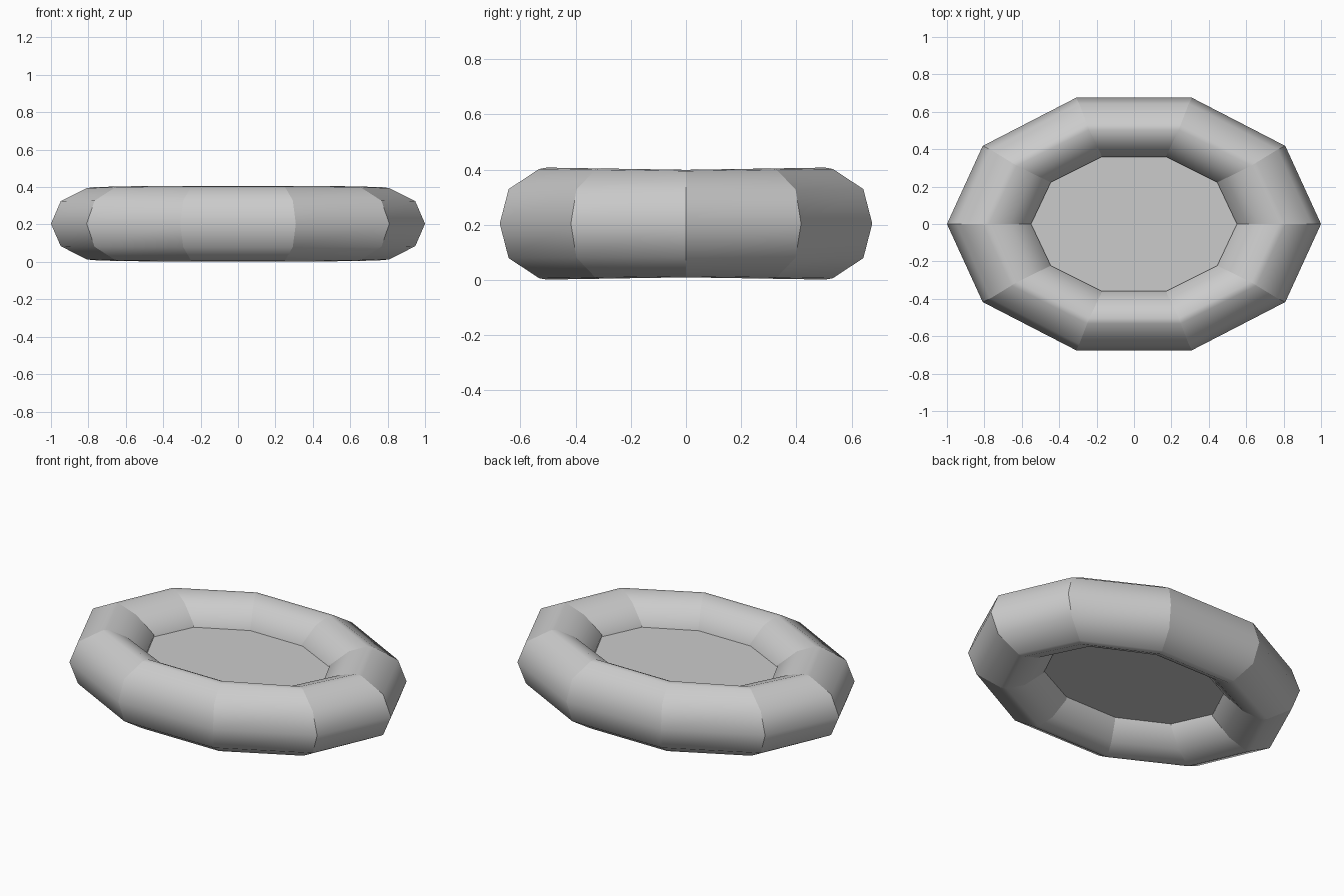
import bpy, bmesh, math

if "Cube" in bpy.data.objects:
    bpy.data.objects.remove(bpy.data.objects["Cube"])

N = 10      # segments around the oval
MID = 0.204 # mid height


def oval_ring(bm, a, b, h, sign):
    """Ten-sided oval loop; the long sides stand slightly taller than the ends."""
    ring = []
    for i in range(N):
        t = 2 * math.pi * i / N
        k = 0.96 + 0.04 * abs(math.sin(t)) / math.sin(math.radians(72))
        ring.append(bm.verts.new((a * math.cos(t), b * math.sin(t), MID + sign * h * k)))
    return ring


def skin(name, half, closed):
    """Loft a half section and its mirror image into a smooth body with crisp segment seams."""
    bm = bmesh.new()
    rings = [oval_ring(bm, *p, -1) for p in reversed(half[closed:])]
    rings += [oval_ring(bm, *p, 1) for p in half]
    pairs = list(zip(rings, rings[1:]))
    if closed:
        pairs.append((rings[-1], rings[0]))
    else:
        pairs.append((rings[len(half) - 1], rings[len(half)]))
        pairs = pairs[:-1]
        bm.faces.new(rings[0])
        bm.faces.new(rings[-1])
    for r0, r1 in pairs:
        for i in range(N):
            j = (i + 1) % N
            bm.faces.new((r0[i], r0[j], r1[j], r1[i]))
    bmesh.ops.recalc_face_normals(bm, faces=bm.faces)
    along = {frozenset((r[i], r[(i + 1) % N])) for r in rings for i in range(N)}
    for f in bm.faces:
        f.smooth = True
    for e in bm.edges:
        if frozenset(e.verts) not in along or not closed:
            e.smooth = False
    me = bpy.data.meshes.new(name)
    bm.to_mesh(me)
    bm.free()
    bpy.context.collection.objects.link(bpy.data.objects.new(name, me))


# Inflated tube: nine-sided section, flat face inwards
skin("inflated_tube", [(1.0, 0.71, 0.0), (0.948, 0.676, 0.125), (0.81, 0.56, 0.198),
                       (0.775, 0.53, 0.203), (0.665, 0.456, 0.165), (0.55, 0.378, 0.075)], True)
# Floor panel reaching into the tube
skin("floor_panel", [(0.77, 0.53, 0.06)], False)
